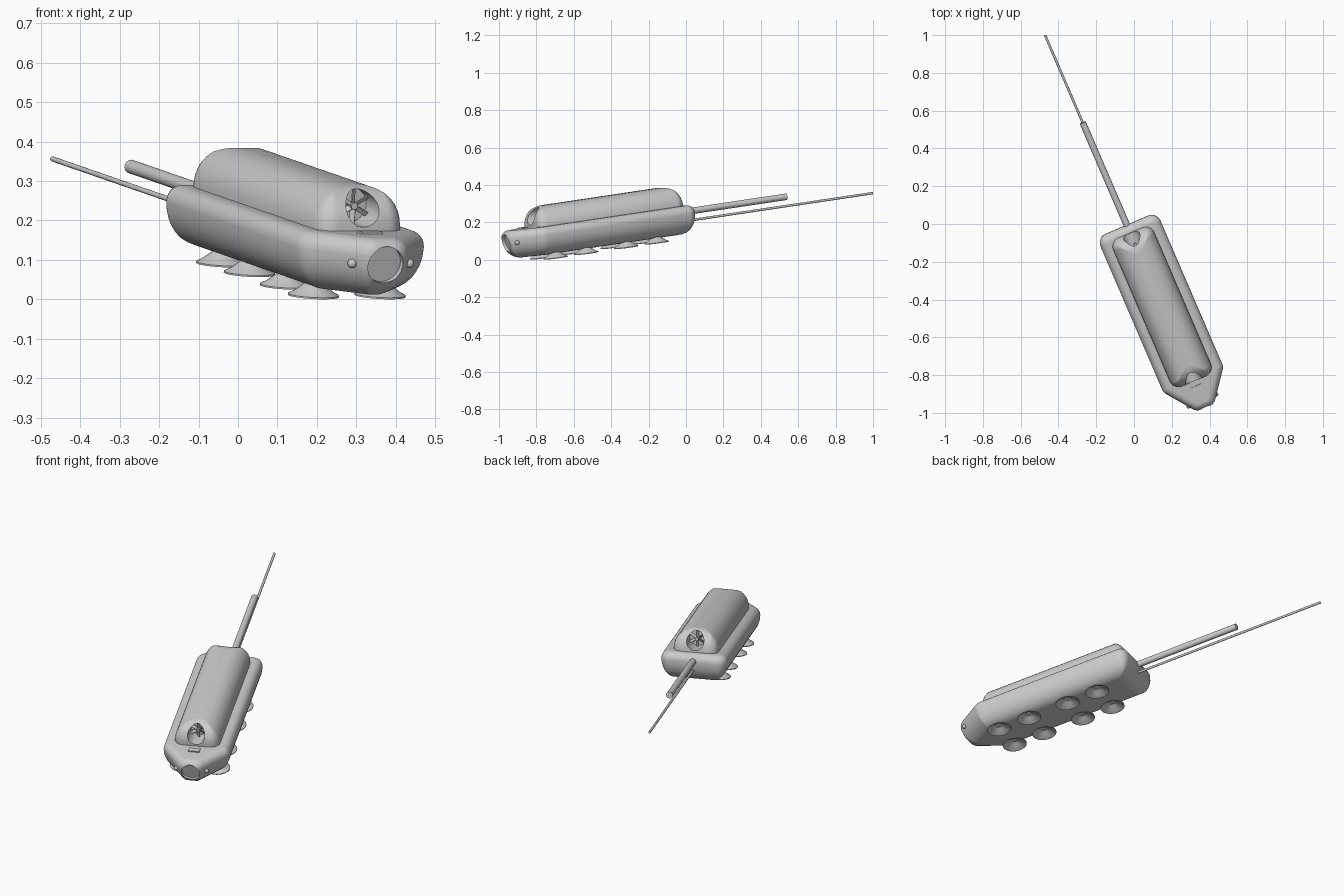
import bpy, bmesh, math
from mathutils import Matrix, Vector

if "Cube" in bpy.data.objects:
    bpy.data.objects.remove(bpy.data.objects["Cube"])

# Whole model sits yawed and pitched; parts are built in a local frame (front = -y)
ROOT = (Matrix.Translation((-0.034, -0.0147, 0)) @ Matrix.Rotation(math.radians(23.3), 4, 'Z')
        @ Matrix.Rotation(math.radians(7.8), 4, 'X'))


def finish(name, bm, angle=35):
    bmesh.ops.recalc_face_normals(bm, faces=bm.faces)
    me = bpy.data.meshes.new(name)
    bm.to_mesh(me)
    bm.free()
    ob = bpy.data.objects.new(name, me)
    bpy.context.collection.objects.link(ob)
    ob.matrix_world = ROOT
    smooth(ob, angle)
    return ob


def smooth(ob, angle=35):
    bpy.ops.object.select_all(action='DESELECT')
    ob.select_set(True)
    bpy.context.view_layer.objects.active = ob
    bpy.ops.object.shade_smooth_by_angle(angle=math.radians(angle))


def outline(poly, radius, inset, steps=6):
    """Inset a convex counter-clockwise polygon and round its corners."""
    pts, n = [], len(poly)
    r = max(radius - inset, 0.004)
    for i in range(n):
        a, p, b = (Vector(poly[k % n]) for k in (i - 1, i, i + 1))
        e1, e2 = (p - a).normalized(), (b - p).normalized()
        n1, n2 = Vector((-e1.y, e1.x)), Vector((-e2.y, e2.x))
        c = p + (inset + r) * (n1 + n2) / (1 + n1.dot(n2))
        turn = math.atan2(e1.cross(e2), e1.dot(e2))
        for k in range(steps + 1):
            pts.append(c - r * (Matrix.Rotation(turn * k / steps, 2) @ n1))
    return pts


def ring_loft(name, poly, radius, profile):
    """Stack rounded outlines; profile is a list of (inset, height)."""
    bm = bmesh.new()
    rings = [[bm.verts.new((p.x, p.y, z)) for p in outline(poly, radius, d)] for d, z in profile]
    for lo, hi in zip(rings, rings[1:]):
        for i in range(len(lo)):
            j = (i + 1) % len(lo)
            bm.faces.new((lo[i], lo[j], hi[j], hi[i]))
    bm.faces.new(rings[0][::-1])
    bm.faces.new(rings[-1])
    return finish(name, bm)


def add_rod(bm, y0, y1, z, r, x=0, sides=32):
    m = Matrix.Translation((x, (y0 + y1) / 2, z)) @ Matrix.Rotation(math.pi / 2, 4, 'X')
    bmesh.ops.create_cone(bm, cap_ends=True, segments=sides, radius1=r, radius2=r,
                          depth=abs(y1 - y0), matrix=m)


def rod(name, *args, **kw):
    bm = bmesh.new()
    add_rod(bm, *args, **kw)
    return finish(name, bm)


def cut(ob, cutter):
    mod = ob.modifiers.new("cut", 'BOOLEAN')
    mod.operation, mod.object, mod.solver = 'DIFFERENCE', cutter, 'EXACT'
    bpy.context.view_layer.update()
    bpy.ops.object.select_all(action='DESELECT')
    ob.select_set(True)
    bpy.context.view_layer.objects.active = ob
    bpy.ops.object.modifier_apply(modifier=mod.name)
    bpy.data.objects.remove(cutter)
    smooth(ob)


# Main hull: pointed nose, large rounding below, small rounding on top
hull_plan = [(-0.05, -1.018), (0.05, -1.018), (0.173, -0.855),
             (0.173, 0.045), (-0.173, 0.045), (-0.173, -0.855)]
arc = [math.pi / 2 * k / 8 for k in range(9)]
hull_profile = ([(0.09 * (1 - math.sin(a)), 0.25 - 0.11 * math.cos(a)) for a in arc]
                + [(0.04 * (1 - math.cos(a)), 0.252 + 0.04 * math.sin(a)) for a in arc])
hull = ring_loft("hull", hull_plan, 0.05, hull_profile)

# Round recessed window in the nose, tipped slightly down
bm = bmesh.new()
add_rod(bm, 0, -0.1, 0, 0.048, sides=48)
bm.transform(Matrix.Translation((0, -0.992, 0.228)) @ Matrix.Rotation(math.radians(9), 4, 'X'))
cut(hull, finish("window_cutter", bm))

# Top dome with rounded ends
dome_plan = [(-0.118, -0.857), (0.118, -0.857), (0.118, 0.005), (-0.118, 0.005)]
dome = ring_loft("dome", dome_plan, 0.05,
                 [(0, 0.27)] + [(0.1 * (1 - math.cos(a)), 0.30 + 0.1 * math.sin(a)) for a in arc])

# Fan openings at both ends of the dome
for label, y_end, d in (("front", -0.857, 1), ("rear", 0.005, -1)):
    cut(dome, rod("fan_cutter", y_end - d * 0.05, y_end + d * 0.095, 0.347, 0.045, sides=48))
    bm = bmesh.new()
    y = y_end + d * 0.075
    add_rod(bm, y - 0.012, y + 0.022, 0.347, 0.009, sides=20)
    for k in range(6):
        m = (Matrix.Translation((0, y, 0.347)) @ Matrix.Rotation(k * math.pi / 3, 4, 'Y')
             @ Matrix.Translation((0, 0, 0.025)) @ Matrix.Rotation(math.radians(40), 4, 'Z')
             @ Matrix.Diagonal((0.014, 0.003, 0.042, 1)))
        bmesh.ops.create_cube(bm, size=1, matrix=m)
    finish(label + "_fan", bm)

# Small plate on the nose deck
bm = bmesh.new()
bmesh.ops.create_cube(bm, size=1, matrix=Matrix.Translation((0, -0.9, 0.293))
                      @ Matrix.Diagonal((0.058, 0.03, 0.01, 1)))
finish("deck_plate", bm)

# Side lamps on the nose
for side, label in ((-1, "left"), (1, "right")):
    bm = bmesh.new()
    bmesh.ops.create_uvsphere(bm, u_segments=20, v_segments=12, radius=0.012,
                              matrix=Matrix.Translation((side * 0.079, -0.979, 0.226)))
    finish(label + "_lamp", bm)

# Rear boom and thin cable
rod("rear_boom", -0.05, 0.64, 0.252, 0.0175)
rod("rear_cable", -0.02, 1.141, 0.203, 0.0065, sides=20)

# Suction cups under the hull, two rows of four
cup_profile = [(0, 0.16), (0.013, 0.157), (0.03, 0.142), (0.05, 0.127), (0.065, 0.119),
               (0.065, 0.115), (0.05, 0.121), (0.03, 0.134), (0.012, 0.146), (0, 0.148)]
for side, label in ((-1, "left"), (1, "right")):
    for i, t in enumerate((0.774, 0.594, 0.36, 0.18)):
        bm = bmesh.new()
        vs = [bm.verts.new((r, 0, z)) for r, z in cup_profile]
        es = [bm.edges.new(p) for p in zip(vs, vs[1:])]
        bmesh.ops.spin(bm, geom=vs + es, cent=(0, 0, 0), axis=(0, 0, 1),
                       angle=math.tau, steps=32, use_merge=True)
        bmesh.ops.remove_doubles(bm, verts=bm.verts, dist=1e-5)
        bm.transform(Matrix.Translation((side * 0.092, -t, 0)))
        finish(f"{label}_suction_cup_{i + 1}", bm)
